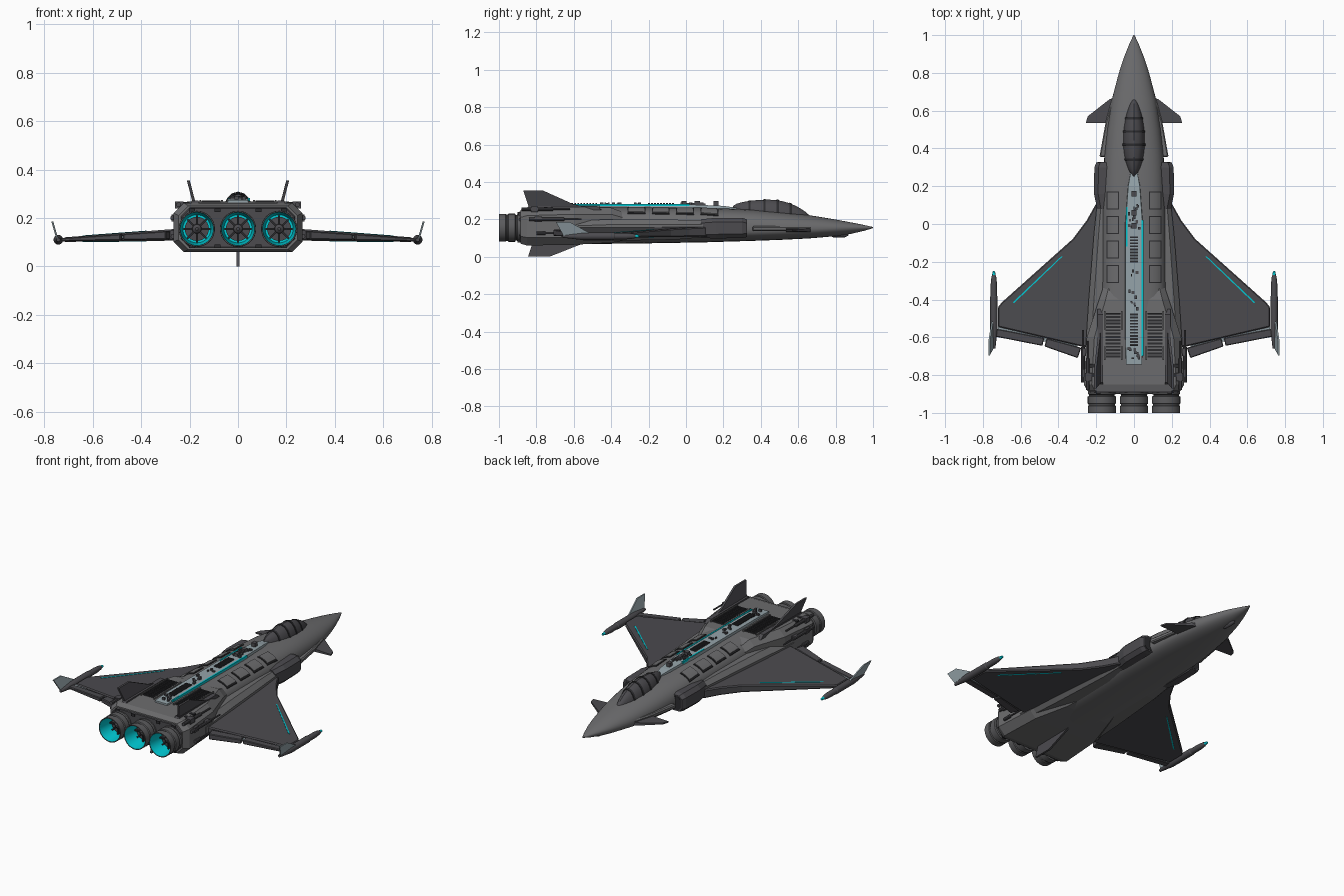
import bpy, bmesh, math, random
from mathutils import Vector

if "Cube" in bpy.data.objects:
    bpy.data.objects.remove(bpy.data.objects["Cube"])
random.seed(4)

def material(name, rgb):
    m = bpy.data.materials.new(name)
    m.diffuse_color = (*rgb, 1)
    m.use_nodes = True
    m.node_tree.nodes["Principled BSDF"].inputs["Base Color"].default_value = m.diffuse_color
    return m

GREY = material("hull grey", (0.15, 0.15, 0.155))
DARK = material("wing dark grey", (0.072, 0.070, 0.078))
METAL = material("engine grey", (0.105, 0.105, 0.11))
LIGHT = material("pale blue grey", (0.30, 0.37, 0.40))
CYAN = material("cyan glow", (0.0, 0.58, 0.65))
BLACK = material("near black", (0.025, 0.025, 0.028))

def make(name, verts, faces, mat, mirror=False, bevel=0, smooth=30):
    me = bpy.data.meshes.new(name)
    me.from_pydata([tuple(v) for v in verts], [], faces)
    bm = bmesh.new(); bm.from_mesh(me)
    bmesh.ops.recalc_face_normals(bm, faces=bm.faces)
    bm.to_mesh(me); bm.free()
    ob = bpy.data.objects.new(name, me)
    bpy.context.collection.objects.link(ob)
    me.materials.append(mat)
    bpy.ops.object.select_all(action='DESELECT')
    ob.select_set(True); bpy.context.view_layer.objects.active = ob
    if smooth:
        bpy.ops.object.shade_smooth_by_angle(angle=math.radians(smooth))
    if bevel:
        b = ob.modifiers.new("bevel", 'BEVEL'); b.width = bevel; b.segments = 1
    if mirror:
        ob.modifiers.new("mirror", 'MIRROR')
    return ob

def loft(name, rings, mat, **kw):
    n = len(rings[0])
    faces = [(i*n+j, i*n+(j+1) % n, (i+1)*n+(j+1) % n, (i+1)*n+j)
             for i in range(len(rings)-1) for j in range(n)]
    faces += [tuple(range(n)), tuple(range((len(rings)-1)*n, len(rings)*n))]
    return make(name, [v for r in rings for v in r], faces, mat, **kw)

def slab(name, outline, z, t, mat, **kw):
    """flat plate: z(x) mid height, t(x) half thickness"""
    rings = [[(x, y, z(x)+s*t(x)) for x, y in outline] for s in (-1, 1)]
    return loft(name, rings, mat, **kw)

def boxes(name, items, mat, **kw):
    """items: (x0,x1,y0,y1,z0,z1) joined in one object"""
    V, F = [], []
    for x0, x1, y0, y1, z0, z1 in items:
        b = len(V)
        V += [(x, y, z) for x in (x0, x1) for y in (y0, y1) for z in (z0, z1)]
        F += [tuple(b+i for i in f) for f in
              ((0, 1, 3, 2), (4, 5, 7, 6), (0, 1, 5, 4), (2, 3, 7, 6), (0, 2, 6, 4), (1, 3, 7, 5))]
    return make(name, V, F, mat, smooth=0, **kw)

def lathe(name, prof, x, z, mat, n=32, **kw):
    """profile of (radius, y) turned around a line along y"""
    rings = [[(x+r*math.cos(2*math.pi*k/n), y, z+r*math.sin(2*math.pi*k/n)) for k in range(n)] for r, y in prof]
    return loft(name, rings, mat, **kw)

def lerp(a, b, x0, x1):
    return lambda x: a + (b-a)*(x-x0)/(x1-x0)

# fuselage stations: y, half width, bottom, mid, top, roundness exponent
ST = [(1, .003, .153, .156, .159, 2), (.95, .026, .138, .156, .17, 2), (.88, .054, .122, .155, .184, 2),
      (.8, .08, .11, .152, .199, 2), (.66, .117, .098, .148, .222, 2.1), (.5, .142, .09, .147, .24, 2.3),
      (.36, .157, .085, .147, .252, 2.5), (.1, .168, .077, .15, .263, 2.7), (-.3, .172, .07, .15, .267, 2.7),
      (-.62, .18, .068, .155, .266, 3)]

def station(y):
    for a, b in zip(ST, ST[1:]):
        if b[0] <= y <= a[0]:
            f = (a[0]-y)/(a[0]-b[0])
            return [p+(q-p)*f for p, q in zip(a, b)]

def hull_z(x, y):
    _, w, zb, zm, zt, e = station(y)
    return zm+(zt-zm)*max(0, 1-(abs(x)/w)**e)**(1/e)

rings = []
for y, w, zb, zm, zt, e in ST:
    ring = []
    for k in range(36):
        c, s = math.cos(k*math.pi/18), math.sin(k*math.pi/18)
        h = (zt-zm) if s > 0 else (zm-zb)
        ring.append((w*math.copysign(abs(c)**(2/e), c), y, zm+h*math.copysign(abs(s)**(2/e), s)))
    rings.append(ring)
loft("fuselage", rings, GREY)

# octagonal engine block
def octagon(y, w, zb, zt, c, x0=None):
    lo = -w if x0 is None else x0
    return [(w, y, zb+c), (w, y, zt-c), (w-c, y, zt), (lo+c, y, zt),
            (lo, y, zt-c), (lo, y, zb+c), (lo+c, y, zb), (w-c, y, zb)]
loft("engine_block", [octagon(-.34, .165, .085, .24, .03), octagon(-.40, .185, .075, .262, .035),
     octagon(-.6, .25, .064, .267, .04), octagon(-.85, .266, .06, .262, .042),
     octagon(-.885, .245, .07, .25, .04)], GREY, smooth=0)
loft("rear_plate", [octagon(-.88, .238, .076, .244, .036), octagon(-.892, .232, .08, .24, .036)], DARK, smooth=0)
boxes("rear_bolts", [(x-.012, x+.012, -.9, -.88, z-.008, z+.008) for x in (.085, .19) for z in (.083, .232)],
      BLACK, mirror=True)

# three engines
for i, x in enumerate((-.17, 0, .17)):
    ob = lathe(f"engine_{i+1}", [(.06, -.84), (.074, -.87), (.074, -.90), (.068, -.904), (.068, -.91), (.075, -.914),
               (.075, -.95), (.07, -.954), (.07, -.96), (.074, -.964), (.074, -1), (.069, -1), (.058, -.9)], x, .155, METAL)
    ob.data.materials.append(CYAN)
    for p in ob.data.polygons:   # inner wall glows
        if p.center.y < -.93 and len(p.vertices) == 4 and (Vector((x, p.center.y, .155))-p.center).dot(p.normal) > 0:
            p.material_index = 1
        elif len(p.vertices) > 4 and p.center.y < -.86:
            p.material_index = 1
    lathe(f"turbine_{i+1}", [(.05, -.895), (.05, -.91), (.02, -.912), (.018, -.925), (.006, -.935)], x, .155, DARK, n=24)
    V, F = [], []
    for k in range(8):           # turbine blades
        a = k*math.pi/4; b = len(V)
        for r in (.018, .056):
            for d in (-.004, .004):
                for y in (-.905, -.922):
                    V.append((x+r*math.cos(a)-d*math.sin(a), y, .155+r*math.sin(a)+d*math.cos(a)))
        F += [tuple(b+j for j in f) for f in ((0, 1, 3, 2), (4, 5, 7, 6), (0, 1, 5, 4), (2, 3, 7, 6), (1, 3, 7, 5), (0, 2, 6, 4))]
    make(f"turbine_blades_{i+1}", V, F, BLACK, smooth=0)

# air intakes and wing root fairings
loft("intake", [octagon(.325, .2, .105, .2, .02, .12), octagon(.30, .21, .1, .208, .022, .12),
     octagon(.16, .212, .098, .208, .022, .12), octagon(.08, .195, .1, .2, .02, .12)], DARK, mirror=True, smooth=0)
loft("intake_mouth", [octagon(.327, .194, .112, .193, .018, .13), octagon(.31, .194, .112, .193, .018, .13)],
     BLACK, mirror=True, smooth=0)
loft("root_fairing", [octagon(.16, .19, .11, .19, .02, .1), octagon(-.05, .212, .092, .198, .025, .1),
     octagon(-.4, .24, .085, .2, .028, .1), octagon(-.68, .258, .085, .19, .028, .1)], GREY, mirror=True, smooth=0)

# wings, flaps, glowing wing lines
wz, wt = lerp(.133, .11, .2, .73), lerp(.026, .009, .2, .73)
slab("wing", [(.18, .13), (.205, .1), (.25, .02), (.325, -.08), (.70, -.415), (.72, -.44), (.72, -.545), (.27, -.65), (.18, -.65)],
     wz, wt, DARK, mirror=True, bevel=.006, smooth=0)
ft = lambda x: wt(x)*.75
slab("outer_flap", [(.475, -.603), (.735, -.553), (.74, -.595), (.485, -.645)], wz, ft, DARK, mirror=True, bevel=.004, smooth=0)
slab("inner_flap", [(.28, -.655), (.462, -.605), (.474, -.648), (.298, -.71)], wz, ft, DARK, mirror=True, bevel=.004, smooth=0)
slab("flap_hinges", [(.3, -.63), (.72, -.535), (.72, -.562), (.3, -.665)], wz, lambda x: .004, LIGHT, mirror=True, smooth=0)
slab("wing_light", [(.378, -.172), (.386, -.172), (.642, -.415), (.634, -.418)], wz, lambda x: wt(x)+.002, CYAN, mirror=True, smooth=0)

# wing tip pods with winglets
lathe("tip_pod", [(.006, -.262), (.013, -.28), (.017, -.32), (.017, -.38), (.02, -.385), (.02, -.56), (.015, -.6), (.008, -.66)],
      .742, .11, DARK, n=16, mirror=True)
lathe("pod_tip_light", [(.002, -.248), (.007, -.253), (.009, -.27)], .742, .11, CYAN, n=12, mirror=True)

def fin(name, pts, x_at, t, mat, mirror=True):
    """upright plate: (y, z) outline, x_at(z) gives lean"""
    loft(name, [[(x_at(z)+s*t, y, z) for y, z in pts] for s in (-1, 1)], mat, mirror=mirror, smooth=0)
fin("winglet", [(-.5, .118), (-.62, .185), (-.695, .185), (-.655, .112), (-.56, .11)], lerp(.745, .767, .11, .185), .004, LIGHT)

# tail fins, ventral fin
fin("tail_fin", [(-.47, .255), (-.6, .28), (-.765, .354), (-.87, .354), (-.835, .25)], lerp(.178, .205, .25, .354), .006, DARK)
fin("tail_fin_root", [(-.45, .25), (-.48, .272), (-.84, .272), (-.86, .25)], lambda z: .178, .014, DARK)
fin("ventral_fin", [(-.54, .075), (-.73, 0), (-.845, 0), (-.82, .075)], lambda z: 0, .006, DARK, False)

# canards and side strakes
slab("canard", [(.1, .67), (.13, .66), (.245, .57), (.255, .535), (.1, .535)], lambda x: .142, lerp(.01, .004, .1, .26), DARK, mirror=True, smooth=0)
slab("strake", [(.1, .68), (.115, .67), (.15, .54), (.183, .355), (.1, .355)], lambda x: .15, lambda x: .013, GREY, mirror=True, bevel=.006, smooth=0)
lathe("chin_sensor", [(.004, .77), (.013, .785), (.013, .85), (.003, .87)], 0, .117, DARK, n=12)

# canopy with frames
def canopy_r(y):
    f = (y-.25)/.43
    return max(.03, math.sin(math.pi*f**.85)**.65 if 0 < f < 1 else 0)
def canopy_ring(y, g):
    r, base = canopy_r(y), hull_z(0, y)-.03
    h = (.305-base)*(r if y > .46 else .55+.45*r)
    return [(.06*g*r*math.cos(a), y, base+h*(1+(g-1)*.6)*math.sin(a))
            for a in [k*math.pi/8 for k in range(16)]]
loft("canopy", [canopy_ring(.25+.43*k/20, 1) for k in range(21)], DARK)
for i, y in enumerate((.34, .42, .49, .56)):
    loft(f"canopy_frame_{i+1}", [canopy_ring(y-.006, 1.07), canopy_ring(y+.006, 1.07)], BLACK)

# spine with light strips and small equipment
loft("spine", [[(sx*w, y, z) for sx, z in ((-1, .24), (1, .24), (.9, top), (-.9, top))] for y, w, top in
     ((.27, .02, .262), (.2, .034, .272), (.0, .05, .28), (-.6, .05, .28), (-.745, .046, .274))], LIGHT, smooth=0)
boxes("spine_lights", [(-.043, -.034, -.12, .09, .27, .283), (.04, .049, -.70, .02, .27, .2825)], CYAN)
vents = [(-.02, .02, y-.005, y+.005, .276, .286) for y in [-.07-.016*k for k in range(9)] + [-.48-.016*k for k in range(11)]]
bits = []
for k in range(34):
    x, y = random.uniform(-.028, .028), random.choice([random.uniform(-.03, .1), random.uniform(-.46, -.23), random.uniform(-.72, -.66)])
    w, l = random.uniform(.003, .008), random.uniform(.004, .012)
    bits.append((x-w, x+w, y-l, y+l, .272, random.uniform(.284, .291)))
bits += [(-.012, .012, y-.014, y+.014, .265, .297) for y in (.16, .06, -.01)]
boxes("spine_vents", vents, BLACK)
boxes("spine_equipment", bits, DARK)

# deck grilles beside the spine
boxes("deck_grille", [(.072, .15, y-.005, y+.005, .255, .272) for y in [-.475-.0175*k for k in range(14)]], BLACK, mirror=True)
boxes("deck_grille_frame", [(.062, .07, -.72, -.46, .25, .274), (.152, .158, -.72, -.46, .25, .274)], GREY, mirror=True)

# raised panels on the hull shoulders
def patch(name, x0, x1, y0, y1, h, mat):
    xs = [x0+(x1-x0)*k/5 for k in range(6)]
    make_rings = [[(x, y, hull_z(x, y)+h) for x in xs] + [(x, y, hull_z(x, y)-.01) for x in reversed(xs)] for y in (y0, y1)]
    loft(name, make_rings, mat, mirror=True)
for i, y in enumerate((.125, -.005, -.135, -.265)):
    patch(f"panel_rim_{i+1}", .08, .146, y-.048, y+.048, .004, BLACK)
    patch(f"panel_{i+1}", .085, .141, y-.042, y+.042, .007, GREY)

# side rails and small guns on the engine block
for name, x, z, y0, y1 in (("upper_gun", .245, .255, -.62, -.88), ("side_gun", .27, .2, -.56, -.84), ("lower_gun", .268, .125, -.66, -.8)):
    lathe(name, [(.005, y0), (.005, y0-.09), (.01, y0-.092), (.01, y1)], x, z, DARK, n=10, mirror=True)
boxes("gun_mounts", [(.225, .26, -.83, -.79, .24, .268), (.25, .275, -.81, -.77, .185, .215), (.25, .272, -.7, -.66, .19, .21)], DARK, mirror=True)
boxes("block_markers", [(.2, .235, -.76, -.74, .255, .266), (.2, .235, -.81, -.79, .255, .266)], BLACK, mirror=True)
